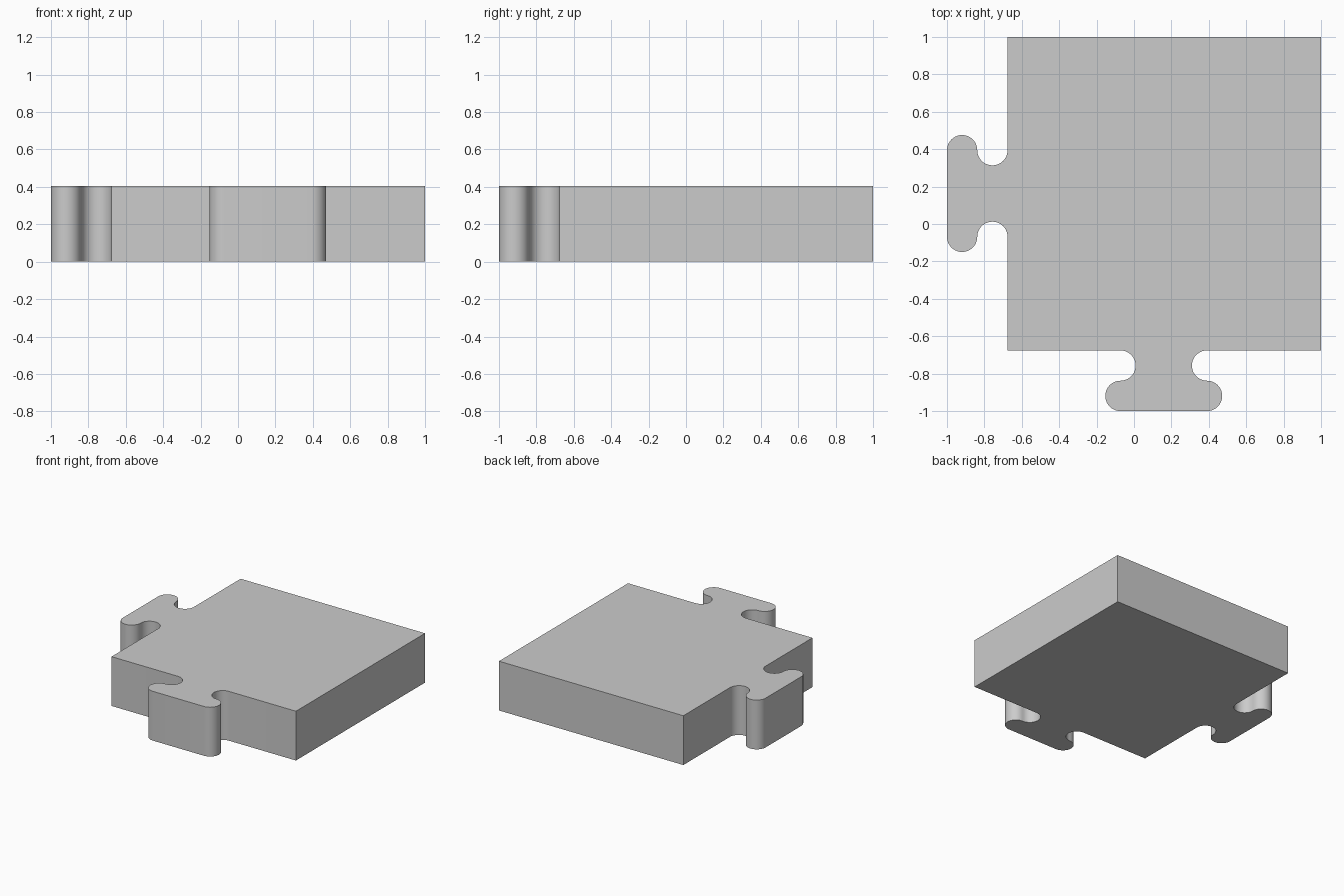
import bpy, bmesh, math
from mathutils import Vector

cube = bpy.data.objects.get("Cube")
if cube:
    bpy.data.objects.remove(cube, do_unlink=True)

HEIGHT = 0.405
R = 0.081             # radius of lobes and notches
EDGE = 4 * R - 1      # body edge that carries a tab
HALF = 0.2315         # tab centre to lobe centre
STEPS = 20


def arc(cx, cy, start, end):
    angles = [math.radians(start + (end - start) * i / STEPS) for i in range(STEPS + 1)]
    return [Vector((cx + R * math.cos(a), cy + R * math.sin(a))) for a in angles]


def half_tab():
    """One side of a tab: u runs along the edge, v points outward from it."""
    notch = arc(HALF, R, -90, -270)
    lobe = arc(HALF, 3 * R, -90, 90)
    return notch + lobe[1:]


def tab():
    side = half_tab()
    mirrored = [Vector((-p.x, p.y)) for p in side]
    return mirrored + side[::-1]


# Outline, counter-clockwise from the back right corner of the body
left_tab = [(EDGE - p.y, 0.163 - p.x) for p in tab()]
front_tab = [(0.159 + p.x, EDGE - p.y) for p in tab()]
outline = [(EDGE, 1), *left_tab, (EDGE, EDGE), *front_tab, (1, EDGE), (1, 1)]

# Extrude the outline into a solid tile
bm = bmesh.new()
base = bm.faces.new([bm.verts.new((x, y, 0)) for x, y in outline])
top = bmesh.ops.extrude_face_region(bm, geom=[base], use_keep_orig=True)
bmesh.ops.translate(bm, vec=(0, 0, HEIGHT),
                    verts=[g for g in top["geom"] if isinstance(g, bmesh.types.BMVert)])
bmesh.ops.recalc_face_normals(bm, faces=bm.faces)
mesh = bpy.data.meshes.new("puzzle_tile")
bm.to_mesh(mesh)
bm.free()
tile = bpy.data.objects.new("puzzle_tile", mesh)
bpy.context.collection.objects.link(tile)

# Plain grey material
grey = bpy.data.materials.new("light_grey")
grey.use_nodes = True
grey.diffuse_color = (0.6, 0.6, 0.6, 1)
grey.node_tree.nodes["Principled BSDF"].inputs["Base Color"].default_value = (0.6, 0.6, 0.6, 1)
mesh.materials.append(grey)

# Smooth tab curves, crisp rims
bpy.ops.object.select_all(action="DESELECT")
tile.select_set(True)
bpy.context.view_layer.objects.active = tile
bpy.ops.object.shade_smooth_by_angle(angle=math.radians(30))
